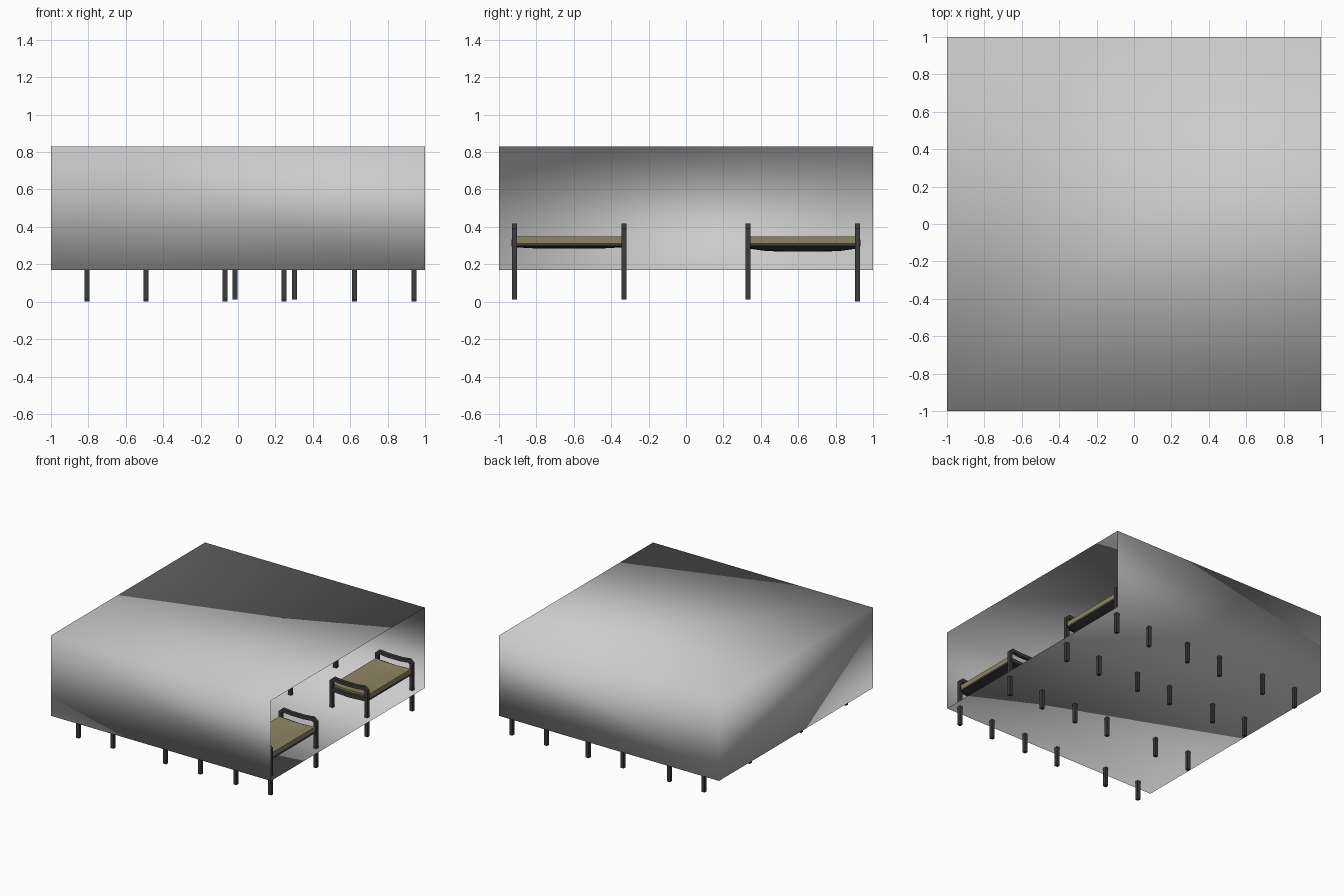
import bpy, bmesh, math
from mathutils import Vector

if "Cube" in bpy.data.objects:
    bpy.data.objects.remove(bpy.data.objects["Cube"])


def material(name, rgb):
    m = bpy.data.materials.new(name)
    m.diffuse_color = (*rgb, 1)
    m.use_nodes = True
    m.node_tree.nodes["Principled BSDF"].inputs["Base Color"].default_value = m.diffuse_color
    return m


DARK = material("dark_metal", (0.045, 0.045, 0.045))
OLIVE = material("olive_canvas", (0.27, 0.235, 0.125))


def finish(bm, name, mat=None, smooth=False):
    me = bpy.data.meshes.new(name)
    bm.to_mesh(me)
    bm.free()
    ob = bpy.data.objects.new(name, me)
    bpy.context.collection.objects.link(ob)
    if mat:
        me.materials.append(mat)
    if smooth:
        for p in me.polygons:
            p.use_smooth = True
    return ob


def sweep(name, path, y, w):
    """Square bar following an (x, z) path at depth y."""
    bm = bmesh.new()
    pts = [Vector((p[0], p[1])) for p in path]
    rings = []
    for i, p in enumerate(pts):
        a = (p - pts[i - 1]).normalized() if i else (pts[1] - p).normalized()
        b = (pts[i + 1] - p).normalized() if i < len(pts) - 1 else a
        t = (a + b).normalized()
        n = Vector((-t.y, t.x)) * (w / 2) / max(0.5, t.dot(a))
        rings.append([bm.verts.new((p.x + s * n.x, y + d * w / 2, p.y + s * n.y))
                      for s, d in ((-1, -1), (1, -1), (1, 1), (-1, 1))])
    for r, q in zip(rings, rings[1:]):
        for k in range(4):
            bm.faces.new((r[k], r[(k + 1) % 4], q[(k + 1) % 4], q[k]))
    bm.faces.new(rings[0])
    bm.faces.new(rings[-1])
    bmesh.ops.recalc_face_normals(bm, faces=bm.faces)
    return finish(bm, name, DARK)


def sagging_slab(name, cx, cy, sx, sy, top, thick, sag, mat):
    """Thin slab whose middle hangs down."""
    bm = bmesh.new()
    bmesh.ops.create_grid(bm, x_segments=8, y_segments=8, size=0.5)
    for v in bm.verts:
        u, t = v.co.x * 2, v.co.y * 2
        v.co = (cx + v.co.x * sx, cy + v.co.y * sy,
                top - sag * (1 - u * u) * (1 - t ** 4 * 0.5))
    top_faces = bm.faces[:]
    ext = bmesh.ops.extrude_face_region(bm, geom=top_faces, use_keep_orig=True)
    for v in ext["geom"]:
        if isinstance(v, bmesh.types.BMVert):
            v.co.z -= thick
    bmesh.ops.recalc_face_normals(bm, faces=bm.faces)
    return finish(bm, name, mat)


def bed(cx, cy, tag, belly):
    h = 0.158
    for side, label in ((-1, "front"), (1, "back")):
        y = cy + side * 0.293
        # bent end frame: two legs and the hand bar
        sweep(f"{tag}_{label}_end_frame",
              [(cx - h, 0.01), (cx - h, 0.385), (cx - h + 0.022, 0.404),
               (cx - 0.06, 0.396), (cx + 0.06, 0.396),
               (cx + h - 0.022, 0.404), (cx + h, 0.385), (cx + h, 0.01)], y, 0.027)
        # lower cross rail
        sweep(f"{tag}_{label}_cross_rail",
              [(cx - h, 0.318), (cx, 0.310), (cx + h, 0.318)], y, 0.03)
    # canvas pad and dark support below it
    sagging_slab(f"{tag}_mattress", cx, cy, 0.325, 0.56, 0.35, 0.035, 0.018, OLIVE)
    sagging_slab(f"{tag}_base", cx, cy, 0.325, 0.56, 0.316, 0.018, belly, DARK)


# room: box open on the right, normals facing inward
bm = bmesh.new()
bmesh.ops.create_cube(bm, size=2)
for v in bm.verts:
    v.co.z = 0.5 + 0.33 * v.co.z
bmesh.ops.delete(bm, geom=[f for f in bm.faces if f.normal.x > 0.9], context="FACES_ONLY")
bmesh.ops.reverse_faces(bm, faces=bm.faces)
finish(bm, "room_shell", None, True)

# two rows of three beds
for i, x in enumerate((-0.65, 0.143, 0.782)):
    bed(x, -0.625, f"front_bed_{i + 1}", 0.014)
for i, x in enumerate((-0.65, 0.088, 0.782)):
    bed(x, 0.625, f"back_bed_{i + 1}", 0.03)

# lowest feet touch the ground
for ob in bpy.data.objects:
    if "end_frame" in ob.name:
        for v in ob.data.vertices:
            if v.co.z < 0.1:
                v.co.z = 0.0 if ob.name.startswith("back") and "back_end" in ob.name else 0.012
